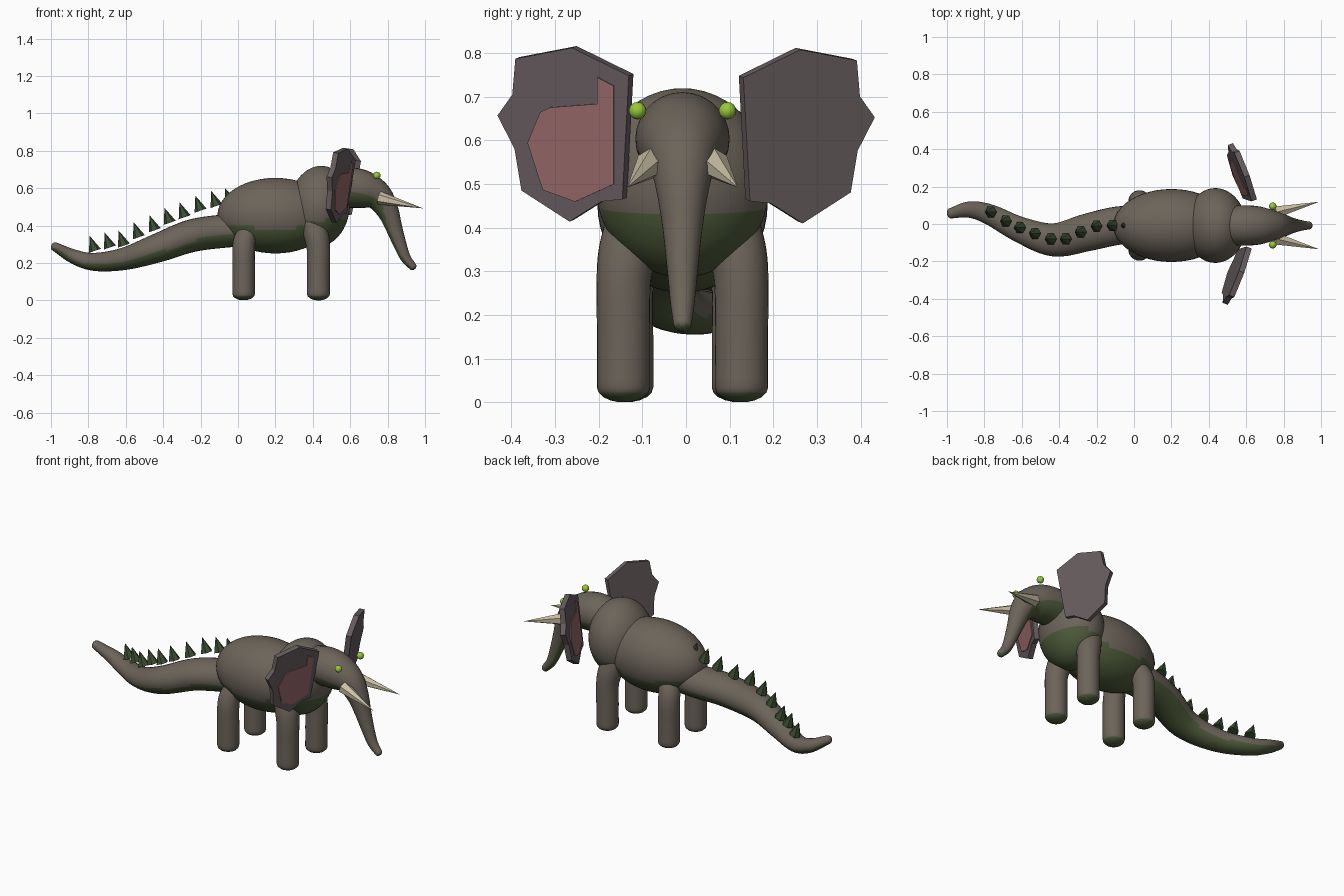
import bpy, bmesh, math
from mathutils import Vector, Matrix

cube = bpy.data.objects.get("Cube")
if cube:
    bpy.data.objects.remove(cube, do_unlink=True)

MID_Y = -0.008  # plane of symmetry of the body


def material(name, r, g, b):
    m = bpy.data.materials.new(name)
    m.use_nodes = True
    m.diffuse_color = (r, g, b, 1)
    m.node_tree.nodes["Principled BSDF"].inputs["Base Color"].default_value = (r, g, b, 1)
    return m


skin = material("grey_brown_skin", .15, .128, .102)
moss = material("mossy_underside", .075, .105, .042)
ear_skin = material("ear_grey", .135, .108, .112)
pink = material("ear_pink", .32, .145, .15)
spike_green = material("spike_green", .045, .075, .032)
ivory = material("ivory", .6, .53, .38)
lime = material("eye_lime", .31, .58, .04)


def make(name, bm, mats, smooth=True):
    """Turn a bmesh into an object; a second material covers the underside."""
    bmesh.ops.recalc_face_normals(bm, faces=bm.faces)
    bm.normal_update()
    for f in bm.faces:
        f.smooth = smooth
        if len(mats) > 1 and f.normal.z < -0.32:
            f.material_index = 1
    mesh = bpy.data.meshes.new(name)
    bm.to_mesh(mesh)
    bm.free()
    for m in mats:
        mesh.materials.append(m)
    obj = bpy.data.objects.new(name, mesh)
    bpy.context.collection.objects.link(obj)
    return obj


def ellipsoid(name, centre, radii, mats, tilt=0, segs=48):
    bm = bmesh.new()
    mat = (Matrix.Translation(centre) @ Matrix.Rotation(math.radians(tilt), 4, 'Y')
           @ Matrix.Diagonal((*radii, 1)))
    bmesh.ops.create_uvsphere(bm, u_segments=segs, v_segments=segs // 2, radius=1, matrix=mat)
    return make(name, bm, mats)


def cone(name, base, tip, radius, sides, mat):
    base, tip = Vector(base), Vector(tip)
    axis = tip - base
    bm = bmesh.new()
    place = Matrix.Translation((base + tip) / 2) @ axis.to_track_quat('Z', 'Y').to_matrix().to_4x4()
    bmesh.ops.create_cone(bm, cap_ends=True, segments=sides, radius1=radius, radius2=0,
                          depth=axis.length, matrix=place)
    return make(name, bm, [mat], smooth=False)


def spline(pts, steps=6):
    """Smooth curve through points of any dimension."""
    pts = [Vector(p) for p in pts]
    ext = [pts[0] * 2 - pts[1]] + pts + [pts[-1] * 2 - pts[-2]]
    out = []
    for a, b, c, d in zip(ext, ext[1:], ext[2:], ext[3:]):
        for k in range(steps):
            t = k / steps
            out.append((b * 2 + (c - a) * t + (a * 2 - b * 5 + c * 4 - d) * t * t
                        + (b * 3 - a - c * 3 + d) * t ** 3) / 2)
    return out + [pts[-1]]


def tube(name, pts, mats, sides=28, widen=1.0, cap=0.8):
    """Round tube through (x, y, z, radius) points with domed ends."""
    path = spline(pts)
    pos = [p.xyz for p in path]
    rings = []
    for i, p in enumerate(path):
        tan = (pos[min(i + 1, len(pos) - 1)] - pos[max(i - 1, 0)]).normalized()
        rings.append((p.xyz, tan, p.w))
    dome = [math.radians(a) for a in (20, 40, 60, 78)]

    def dome_rings(ring, sign):
        p, t, r = ring
        return [(p + t * sign * cap * r * math.sin(a), t, r * math.cos(a)) for a in dome]

    rings = dome_rings(rings[0], -1)[::-1] + rings + dome_rings(rings[-1], 1)
    bm = bmesh.new()
    loops = []
    for p, t, r in rings:
        u = t.cross(Vector((0, 1, 0))).normalized()
        v = t.cross(u)
        angles = [math.tau * k / sides for k in range(sides)]
        loops.append([bm.verts.new(p + u * r * math.cos(a) + v * r * widen * math.sin(a))
                      for a in angles])
    for a, b in zip(loops, loops[1:]):
        for k in range(sides):
            j = (k + 1) % sides
            bm.faces.new((a[k], a[j], b[j], b[k]))
    bm.faces.new(loops[0])
    bm.faces.new(loops[-1])
    return make(name, bm, mats)


def ear_plate(name, outline, s, start, thick, mat):
    """Flat outline on the slanted ear plane, thickened along its normal."""
    n = Vector((1, .38 * s, -.15)).normalized() * s
    bm = bmesh.new()
    verts = []
    for y, z in outline:
        x = .632 - .38 * (y - .12) + .15 * (z - .75)
        verts.append(bm.verts.new(Vector((x, s * y - .005, z)) + n * start))
    face = bm.faces.new(verts)
    ext = bmesh.ops.extrude_face_region(bm, geom=[face])
    moved = [g for g in ext["geom"] if isinstance(g, bmesh.types.BMVert)]
    bmesh.ops.translate(bm, verts=moved, vec=n * thick)
    return make(name, bm, [mat], smooth=False)


# Torso and shoulders
ellipsoid("body", (.2, MID_Y, .453), (.31, .195, .202), [skin, moss])
ellipsoid("shoulders", (.435, MID_Y, .503), (.163, .2, .217), [skin, moss], tilt=6)

# Head flowing into the trunk
tube("head_and_trunk", [(.52, MID_Y, .595, .105), (.6, MID_Y, .603, .108), (.68, MID_Y, .59, .1),
                        (.75, MID_Y, .555, .078), (.8, MID_Y, .48, .059), (.83, MID_Y, .4, .046),
                        (.862, MID_Y, .31, .036), (.895, MID_Y, .23, .028),
                        (.935, MID_Y, .18, .021)], [skin, moss])

# Winding tail
tube("tail", [(.06, -.008, .38, .09), (-.08, -.008, .37, .089), (-.25, -.045, .345, .087),
              (-.43, -.085, .28, .077), (-.61, -.03, .222, .06), (-.77, .05, .206, .048),
              (-.88, .077, .235, .038), (-.98, .057, .288, .024)], [skin, moss], widen=1.15)

# Row of back spikes
spikes = [(-.765, .065, .265), (-.685, .016, .283), (-.61, -.02, .293), (-.53, -.05, .338),
          (-.445, -.08, .375), (-.365, -.08, .415), (-.285, -.043, .445), (-.2, -.012, .48),
          (-.115, -.008, .505), (-.04, -.008, .52)]
for i, (x, y, z) in enumerate(spikes):
    cone(f"tail_spike_{i + 1}", (x, y, z), (x - .028, y, z + .08), .034, 6, spike_green)

# Ear outlines as (sideways, height)
ear = [(.126, .748), (.256, .812), (.386, .787), (.393, .705), (.427, .657),
       (.388, .581), (.372, .485), (.262, .414), (.189, .46), (.141, .465)]
ear_inner = [(.16, .725), (.197, .745), (.197, .684), (.305, .676), (.328, .665),
             (.357, .595), (.322, .487), (.248, .46), (.16, .5)]

# Paired parts
for side, s in (("far", 1), ("near", -1)):
    def at(x, y, z, *rest):
        return (x, MID_Y + s * y, z, *rest)

    tube(f"{side}_hind_leg", [at(.03, .127, .034, .06), at(.03, .127, .15, .06),
                              at(.03, .127, .26, .06), at(.035, .115, .32, .059),
                              at(.06, .09, .37, .055)], [skin, moss], cap=.56)
    tube(f"{side}_front_leg", [at(.43, .135, .034, .061), at(.43, .135, .15, .061),
                               at(.43, .135, .27, .062), at(.42, .127, .34, .066),
                               at(.4, .11, .41, .066)], [skin, moss], cap=.56)
    ear_plate(f"{side}_ear", ear, s, 0, .03, ear_skin)
    ear_plate(f"{side}_ear_inner", ear_inner, s, -.004, .006, pink)
    cone(f"{side}_tusk", at(.755, .07, .548), at(.99, .127, .492), .036, 6, ivory)
    ellipsoid(f"{side}_eye", at(.742, .103, .668), (.02, .02, .02), [lime], segs=16)
